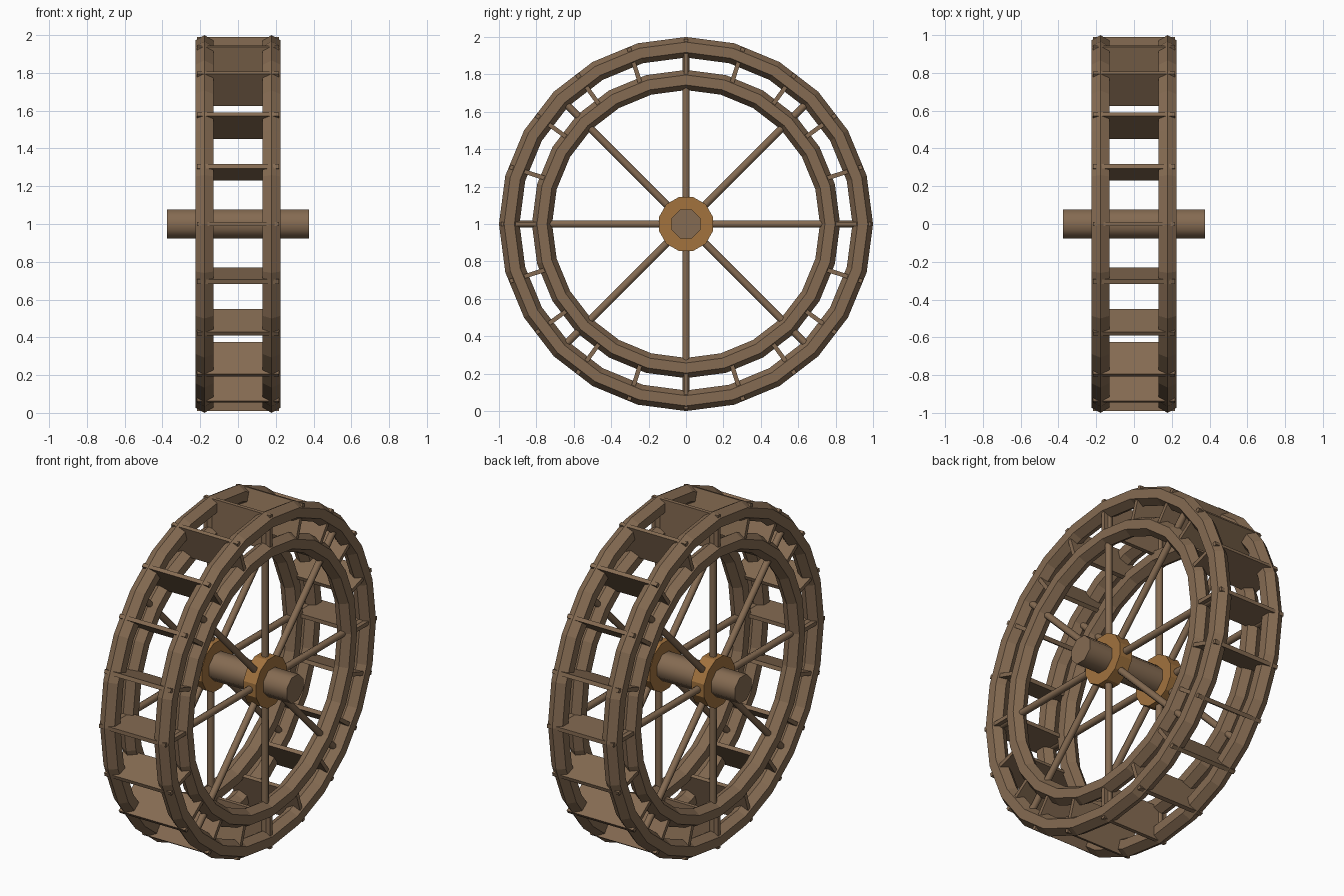
import bpy, bmesh
from math import pi, sin, cos, radians
from mathutils import Matrix, Vector

cube = bpy.data.objects.get("Cube")
if cube:
    bpy.data.objects.remove(cube, do_unlink=True)


def material(name, color):
    m = bpy.data.materials.new(name)
    m.use_nodes = True
    m.diffuse_color = color
    m.node_tree.nodes["Principled BSDF"].inputs["Base Color"].default_value = color
    return m


wood = material("weathered brown wood", (0.235, 0.147, 0.084, 1))
hub_wood = material("golden hub wood", (0.36, 0.17, 0.048, 1))

CENTER = Matrix.Translation((0, 0, 1))      # wheel axis runs along x
SIDE = 0.178                                # distance of each rim from the middle


def finish(name, bm, mat, smooth_angle=None):
    bmesh.ops.recalc_face_normals(bm, faces=bm.faces)
    mesh = bpy.data.meshes.new(name)
    bm.to_mesh(mesh)
    bm.free()
    mesh.materials.append(mat)
    obj = bpy.data.objects.new(name, mesh)
    bpy.context.collection.objects.link(obj)
    if smooth_angle:
        bpy.ops.object.select_all(action='DESELECT')
        obj.select_set(True)
        bpy.context.view_layer.objects.active = obj
        bpy.ops.object.shade_smooth_by_angle(angle=radians(smooth_angle))
    return obj


def rim(name, x, radius, tube, segments=24, sides=6):
    """Faceted ring with a hexagonal cross-section."""
    bm = bmesh.new()
    loops = []
    for i in range(segments):
        a = 2 * pi * i / segments
        loop = []
        for j in range(sides):
            b = 2 * pi * j / sides
            r = radius + tube * cos(b)
            loop.append(bm.verts.new((x + tube * sin(b), r * cos(a), 1 + r * sin(a))))
        loops.append(loop)
    for i in range(segments):
        p, q = loops[i], loops[(i + 1) % segments]
        for j in range(sides):
            k = (j + 1) % sides
            bm.faces.new((p[j], p[k], q[k], q[j]))
    finish(name, bm, wood)


def drum(name, x, radius, length, sides, mat, smooth_angle=None):
    """Cylinder along the axle, with flats facing up and sideways."""
    bm = bmesh.new()
    turn = Matrix.Rotation(pi / 2, 4, 'Y') @ Matrix.Rotation(pi / sides, 4, 'Z')
    bmesh.ops.create_cone(bm, cap_ends=True, segments=sides, radius1=radius,
                          radius2=radius, depth=length,
                          matrix=CENTER @ Matrix.Translation((x, 0, 0)) @ turn)
    finish(name, bm, mat, smooth_angle)


# Axle
drum("axle", 0, 0.083, 0.75, 8, wood, 50)

# Rims, hubs and spokes on both sides
for side, x in (("left", SIDE), ("right", -SIDE)):
    rim(side + "_outer_rim", x, 0.945, 0.055)
    rim(side + "_inner_rim", x, 0.77, 0.054)
    drum(side + "_hub", x, 0.149, 0.085, 12, hub_wood)
    bm = bmesh.new()
    inner, outer = 0.1, 0.93
    for i in range(8):
        m = (CENTER @ Matrix.Rotation(i * pi / 4, 4, 'X')
             @ Matrix.Translation((x, 0, (inner + outer) / 2)))
        bmesh.ops.create_cone(bm, cap_ends=True, segments=8, radius1=0.02,
                              radius2=0.02, depth=outer - inner, matrix=m)
    finish(side + "_spokes", bm, wood, 50)

# Paddle boards, their ends showing through the outer rims
bm = bmesh.new()
inner, outer = 0.78, 0.99
for i in range(20):
    m = (CENTER @ Matrix.Rotation(i * pi / 10, 4, 'X')
         @ Matrix.Translation((0, 0, (inner + outer) / 2))
         @ Matrix.Diagonal((0.436, 0.023, outer - inner, 1)))
    bmesh.ops.create_cube(bm, size=1, matrix=m)
finish("paddles", bm, wood)
